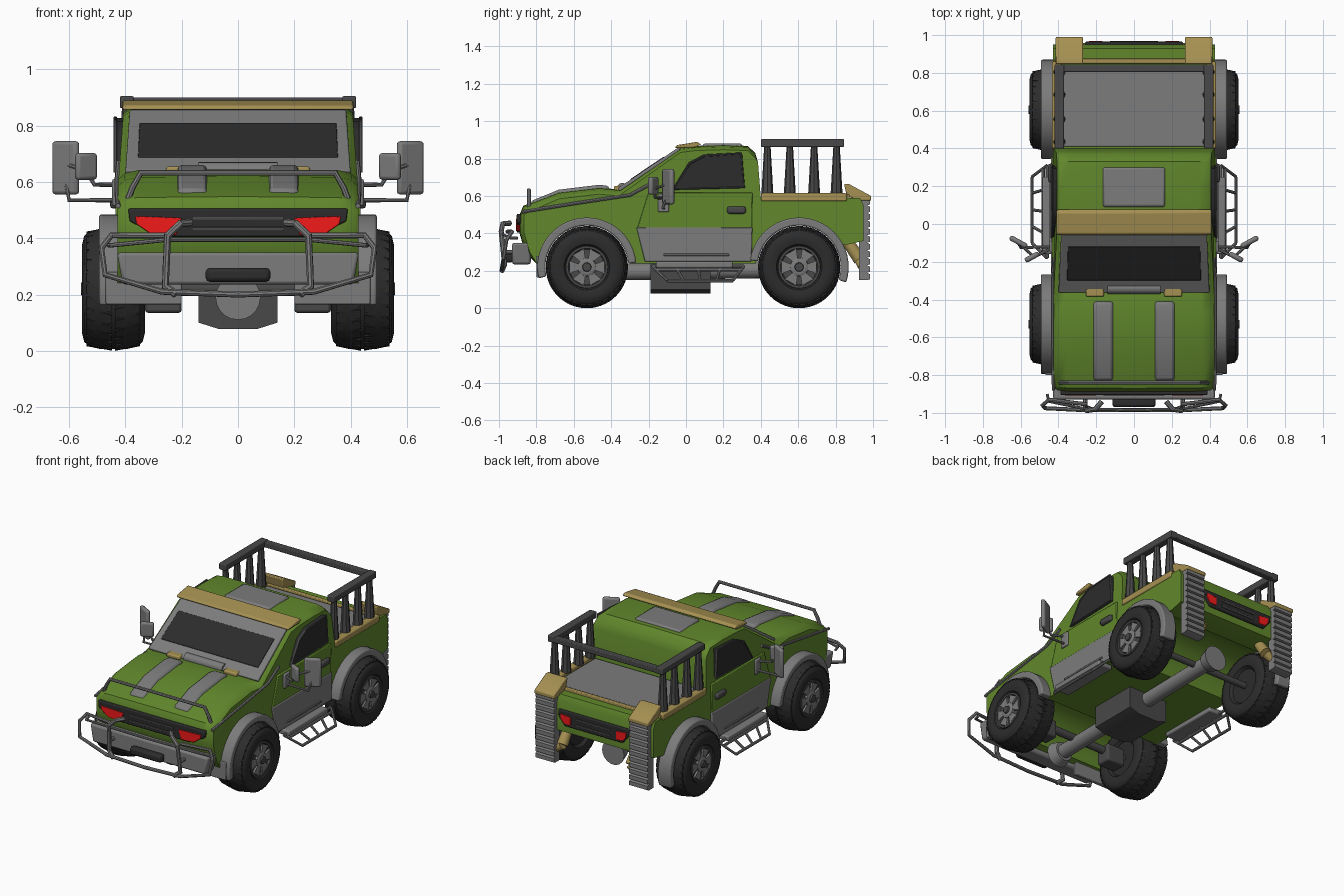
import bpy, bmesh
from math import sin, cos, pi, radians, atan2
from mathutils import Matrix, Vector

if "Cube" in bpy.data.objects:
    bpy.data.objects.remove(bpy.data.objects["Cube"])

def mat(name, r, g, b):
    m = bpy.data.materials.new(name)
    m.diffuse_color = (r, g, b, 1)
    m.use_nodes = True
    m.node_tree.nodes["Principled BSDF"].inputs["Base Color"].default_value = m.diffuse_color
    return m

GREEN = mat("green_paint", .12, .245, .025)
TAN = mat("tan", .38, .28, .085)
BLACK = mat("black", .025, .025, .025)
DARK = mat("dark_grey", .065, .065, .065)
GREY = mat("grey", .2, .2, .2)
RED = mat("red_lamp", .9, .01, .01)

def finish(ob, m, bevel=0, mirror=False):
    bpy.ops.object.select_all(action='DESELECT')
    ob.select_set(True)
    bpy.context.view_layer.objects.active = ob
    ob.data.materials.clear()
    ob.data.materials.append(m)
    bpy.ops.object.shade_smooth_by_angle(angle=radians(35))
    if bevel:
        b = ob.modifiers.new("bevel", 'BEVEL')
        b.width, b.segments, b.limit_method = bevel, 2, 'ANGLE'
    if mirror:
        ob.modifiers.new("mirror", 'MIRROR')
    return ob

def mesh(name, verts, faces, m, bevel=0, mirror=False):
    bm = bmesh.new()
    vs = [bm.verts.new(v) for v in verts]
    for f in faces:
        bm.faces.new([vs[i] for i in f])
    bmesh.ops.recalc_face_normals(bm, faces=bm.faces)
    me = bpy.data.meshes.new(name)
    bm.to_mesh(me)
    bm.free()
    ob = bpy.data.objects.new(name, me)
    bpy.context.collection.objects.link(ob)
    return finish(ob, m, bevel, mirror)

def loft(name, rings, m, bevel=0, mirror=False):
    n, k = len(rings[0]), len(rings)
    faces = [(i*n+j, i*n+(j+1) % n, (i+1)*n+(j+1) % n, (i+1)*n+j) for i in range(k-1) for j in range(n)]
    faces += [tuple(range(n)), tuple(range((k-1)*n, k*n))]
    return mesh(name, [v for r in rings for v in r], faces, m, bevel, mirror)

def prism(name, pts, axis, a, b, m, bevel=0, mirror=False, M=Matrix()):
    put = {'x': lambda p, d: (d, p[0], p[1]), 'y': lambda p, d: (p[0], d, p[1]),
           'z': lambda p, d: (p[0], p[1], d)}[axis]
    return loft(name, [[M @ Vector(put(p, d)) for p in pts] for d in (a, b)], m, bevel, mirror)

def box(name, x, y, z, m, bevel=.005, mirror=False, M=Matrix()):
    return prism(name, [(x[0], y[0]), (x[1], y[0]), (x[1], y[1]), (x[0], y[1])], 'z', z[0], z[1], m, bevel, mirror, M)

def cyl(name, p, q, r1, r2, m, mirror=False, seg=20):
    p, q = Vector(p), Vector(q)
    R = (q-p).to_track_quat('Z', 'Y').to_matrix()
    ring = lambda c, r: [c + R @ Vector((r*cos(2*pi*i/seg), r*sin(2*pi*i/seg), 0)) for i in range(seg)]
    return loft(name, [ring(p, r1), ring(q, r2)], m, 0, mirror)

def tube(name, pts, r, m, mirror=False, cyclic=False):
    cu = bpy.data.curves.new(name, 'CURVE')
    cu.dimensions, cu.bevel_depth, cu.bevel_resolution, cu.use_fill_caps = '3D', r, 2, True
    s = cu.splines.new('POLY')
    s.points.add(len(pts)-1)
    for sp, p in zip(s.points, pts):
        sp.co = (*p, 1)
    s.use_cyclic_u = cyclic
    ob = bpy.data.objects.new(name, cu)
    bpy.context.collection.objects.link(ob)
    bpy.ops.object.select_all(action='DESELECT')
    ob.select_set(True)
    bpy.context.view_layer.objects.active = ob
    bpy.ops.object.convert(target='MESH')
    return finish(bpy.context.view_layer.objects.active, m, 0, mirror)

def arc(cy, cz, r, a0, a1, n=18):
    return [(cy+r*cos(radians(a0+(a1-a0)*i/n)), cz+r*sin(radians(a0+(a1-a0)*i/n))) for i in range(n+1)]

FY, RY, WZ = -.53, .605, .22

# Body shell: side profile lofted across x with rounded shoulders
profile = [(-.80, .24), (-.86, .30), (-.89, .40), (-.89, .50), (-.87, .548), (-.68, .62), (-.465, .645), (-.36, .635),
           (-.03, .858), (.05, .868), (.2, .873), (.33, .868), (.37, .83), (.385, .78), (.40, .59), (.93, .59), (.95, .55),
           (.95, .36), (.86, .34)] + arc(RY, WZ, .232, 32, 175) + arc(FY, WZ, .232, 5, 172)
rings = []
for x, f in ((-.428, 1), (-.405, .4), (-.36, .1), (0, 0), (.36, .1), (.405, .4), (.428, 1)):
    ring = []
    for y, z in profile:
        drop = .035 if y < -.35 and z > .52 else .025 if z > .8 else 0
        ring.append((x*(1-.18*max(0, z-.6)), y+(.025*f if y < -.85 else 0), z-drop*f))
    rings.append(ring)
loft("body_shell", rings, GREEN)

# Hood stripes, roof patch, hood trim, hinges
prism("hood_stripe", [(-.83, .573), (-.68, .634), (-.465, .66), (-.41, .654), (-.41, .62), (-.83, .54)], 'x', .11, .215, GREY, .015, True)
box("roof_patch", (-.165, .165), (.09, .30), (.85, .881), GREY, .012)
tube("hood_side_trim", [(.426, -.88, .515), (.43, -.6, .56), (.43, -.3, .605), (.424, -.18, .67)], .009, GREY, True)
box("hood_hinge", (.16, .255), (-.385, -.32), (.625, .655), TAN, .008, True)
cyl("cowl_roll", (-.14, -.34, .64), (.14, -.34, .64), .03, .03, GREY)
tube("hood_guard", [(-.39, -.84, .54), (-.375, -.84, .58), (-.345, -.84, .632), (.345, -.84, .632), (.375, -.84, .58), (.39, -.84, .54)], .011, GREY)

# Windscreen and visor
W = Matrix.Translation((0, -.36, .633)) @ Matrix.Rotation(atan2(.222, .33), 4, 'X')
prism("windscreen_frame", [(-.40, .0), (.40, .0), (.385, .39), (-.385, .39)], 'z', -.01, .01, GREY, .006, M=W)
prism("windscreen_glass", [(-.355, .082), (.355, .082), (.35, .298), (-.35, .298)], 'z', 0, .013, BLACK, .003, M=W)
prism("roof_visor", [(-.06, .857), (-.05, .872), (.06, .89), (.08, .875), (.05, .86)], 'x', -.41, .41, TAN, .006)

# Doors
prism("door", [(-.26, .43), (-.22, .25), (.35, .25), (.355, .62), (-.2, .62)], 'x', .41, .435, GREEN, .005, True)
prism("door_lower_panel", [(-.265, .433), (-.22, .25), (.35, .25), (.355, .433)], 'x', .41, .44, GREY, .005, True)
win = [(-.07, .636), (.02, .775), (.10, .816), (.295, .828), (.31, .647)]
prism("door_window", win, 'x', .39, .438, BLACK, .004, True)
tube("window_trim", [(.436, y, z) for y, z in win], .007, DARK, True, True)
box("door_handle", (.42, .455), (.22, .32), (.505, .545), DARK, .012, True)
box("door_rub_strip", (.43, .448), (-.12, .23), (.28, .292), GREY, .003, True)

# Fender flares
for nm, cy, a0, a1 in (("front_flare", FY, 5, 193), ("rear_flare", RY, -18, 172)):
    prism(nm, arc(cy, WZ, .265, a0, a1, 24) + arc(cy, WZ, .222, a1, a0, 24), 'x', .40, .493, GREY, .008, True)
box("front_splash_panel", (.2, .47), (-.80, -.775), (.165, .28), GREY, .005, True)

# Front bumper, grille, lamps, winch
prism("front_bumper", [(-.43, .35), (.43, .35), (.41, .235), (-.41, .235)], 'y', -.93, -.83, GREY, .012)
box("winch", (-.115, .115), (-.97, -.92), (.245, .295), BLACK, .015)
def light_unit(pre, y0, y1, yl, lens, half):
    a, b = half
    prism(pre+"_grille", [(-a, .505), (a, .505), (a-.005, .46), (b, .405), (-b, .405), (-a+.005, .46)], 'y', y0, y1, BLACK, .006)
    prism(pre+"_lamp", lens, 'y', y0, yl, RED, .003, True)
    for z in (.433, .47):
        box(pre+"_slat", (-b*.6, b*.6), sorted((y0, yl)), (z-.006, z+.006), DARK, .002)
light_unit("front", -.86, -.905, -.909, [(.20, .472), (.365, .478), (.36, .45), (.31, .415), (.22, .412)], (.39, .27))
light_unit("rear", .93, .965, .969, [(.165, .475), (.24, .482), (.238, .45), (.215, .422), (.165, .42)], (.26, .21))

# Bull bar
tube("bull_bar_outer", [(.25, -.955, .41), (.45, -.93, .41), (.485, -.96, .365), (.472, -.975, .27),
                        (.27, -.985, .21), (0, -.985, .20)], .011, GREY, True)
tube("bull_bar_upright", [(.17, -.94, .455), (.205, -.98, .452), (.25, -.988, .41), (.258, -.97, .23), (.22, -.985, .20)], .014, GREY, True)
tube("bull_bar_side_rail", [(0, -.985, .395), (.25, -.98, .395), (.45, -.94, .375), (.46, -.9, .375)], .008, GREY, True)
tube("bull_bar_mount", [(.258, -.975, .30), (.258, -.90, .30)], .012, GREY, True)

# Mirrors
for nm, c, s, a in (("main_mirror", (.612, -.095, .65), (.052, .014, .095), .5), ("wide_mirror", (.54, -.175, .655), (.042, .014, .048), -.5)):
    M = Matrix.Translation(c) @ Matrix.Rotation(a, 4, 'Z')
    box(nm, (-s[0], s[0]), (-s[1], s[1]), (-s[2], s[2]), GREY, .012, True, M)
tube("mirror_lower_arm", [(.42, -.12, .535), (.60, -.125, .535), (.612, -.1, .60)], .008, GREY, True)
tube("mirror_upper_arm", [(.42, -.12, .59), (.51, -.165, .59), (.54, -.165, .64), (.60, -.11, .66)], .008, GREY, True)
box("mirror_bracket", (.42, .447), (-.15, -.09), (.515, .61), GREY, .006, True)

# Side steps
box("sill", (.38, .485), (-.16, .25), (.215, .25), GREY, .008, True)
for nm, x, y0, y1, z in (("step_upper_rail", .46, -.18, .31, .225), ("step_mid_rail", .48, -.16, .29, .205), ("step_lower_rail", .54, -.10, .25, .148)):
    tube(nm, [(x, y0, z), (x, y1, z)], .009, GREY, True)
for i in range(5):
    tube("step_rung", [(.46, -.18+.1225*i, .225), (.54, -.10+.0875*i, .148)], .008, GREY, True)

# Cargo bed, rails and rack
box("bed_floor", (-.375, .375), (.41, .84), (.57, .60), GREY)
box("bed_side_rail", (.385, .435), (.40, .86), (.572, .615), TAN, .008, True)
box("bed_rear_rail", (-.42, .42), (.85, .875), (.57, .607), TAN)
box("rack_side_bar", (.37, .42), (.40, .845), (.862, .905), DARK, .006, True)
box("rack_rear_bar", (-.40, .40), (.805, .845), (.865, .90), DARK)
for y in (.435, .555, .685, .805):
    cyl("rack_post", (.395, y, .61), (.395, y, .87), .032, .017, DARK, True, 8)

# Ribbed rear flaps, caps and braces
saw = [p for i in range(11) for p in ((.968, .15+.04*i), (.985, .156+.04*i), (.985, .182+.04*i))]
prism("rear_flap", [(.925, .15)] + saw + [(.925, .59)], 'x', .275, .41, GREY, 0, True)
prism("flap_cap", [(.845, .665), (.87, .665), (.99, .60), (.99, .575), (.92, .575), (.86, .60)], 'x', .27, .415, TAN, .006, True)
cyl("flap_brace", (.25, .86, .36), (.25, .93, .26), .03, .035, TAN, True)
cyl("flap_brace_lower", (.25, .93, .26), (.30, .94, .22), .03, .02, TAN, True)

# Underside: gearbox, drive pipe, axles
prism("gearbox", [(-.14, .25), (.14, .25), (.14, .10), (.07, .078), (-.07, .078), (-.14, .10)], 'y', -.19, .13, DARK)
cyl("drive_pipe", (0, -.66, .19), (0, .70, .21), .045, .045, GREY)
cyl("pipe_front_flange", (0, -.71, .19), (0, -.65, .19), .08, .06, GREY)
cyl("pipe_rear_flange", (0, .69, .21), (0, .76, .21), .06, .08, GREY)
cyl("front_axle", (-.36, FY, WZ), (.36, FY, WZ), .025, .025, DARK)
box("front_axle_block", (.2, .33), (FY-.05, FY+.05), (.135, .25), DARK, .01, True)
cyl("rear_axle", (-.36, RY, WZ), (.36, RY, WZ), .02, .02, DARK)

# Wheels: revolved tyre and rim, tread blocks and spokes, built once and copied
def revolve(name, prof, m, seg=40):
    rings = [[(x, r*cos(2*pi*i/seg), r*sin(2*pi*i/seg)) for i in range(seg)] for x, r in prof]
    return loft(name, rings, m)

def blocks(name, specs, m):
    vs, fs = [], []
    for x0, x1, ri, r0, r1, a, da, skew in specs:
        k = len(vs)
        for x, ro, sk in ((x0, r0, 0), (x1, r1, skew)):
            for r, t in ((ri, -da), (ri, da), (ro, da), (ro, -da)):
                vs.append((x, r*cos(a+t+sk), r*sin(a+t+sk)))
        fs += [tuple(k+i for i in f) for f in ((0, 1, 2, 3), (4, 5, 6, 7), (0, 1, 5, 4), (1, 2, 6, 5), (2, 3, 7, 6), (3, 0, 4, 7))]
    return mesh(name, vs, fs, m)

half = [(.085, .108), (.103, .122), (.112, .155), (.104, .188), (.085, .205), (.05, .213)]
N = 30
tread = [(s*.006, s*.095, .18, .22, .204, 2*pi*(i+(s > 0)*.5)/N, .08, .1) for i in range(N) for s in (-1, 1)]
wheel = [revolve("tyre", half + [(-x, r) for x, r in reversed(half)], BLACK),
         blocks("tyre_tread", tread, BLACK),
         revolve("rim_ring", [(.08, .116), (.1, .112), (.1, .1), (.086, .094), (.086, .05)], DARK),
         blocks("rim_spokes", [(.08, .098, .03, .1, .1, 2*pi*i/6, .36, 0) for i in range(6)], GREY),
         revolve("hub", [(.08, .05), (.1, .048), (.106, .036), (.106, .03)], GREY, 24),
         revolve("hub_cap", [(.1, .026), (.116, .022)], DARK, 16)]
for y, pos in ((FY, "front"), (RY, "rear")):
    for s, side in ((1, "right"), (-1, "left")):
        for src in wheel:
            ob = bpy.data.objects.new(f"{pos}_{side}_{src.name}", src.data)
            ob.location = (s*.4425, y, WZ)
            ob.rotation_euler = (0, 0, 0 if s > 0 else pi)
            bpy.context.collection.objects.link(ob)
for src in wheel:
    bpy.data.objects.remove(src)
